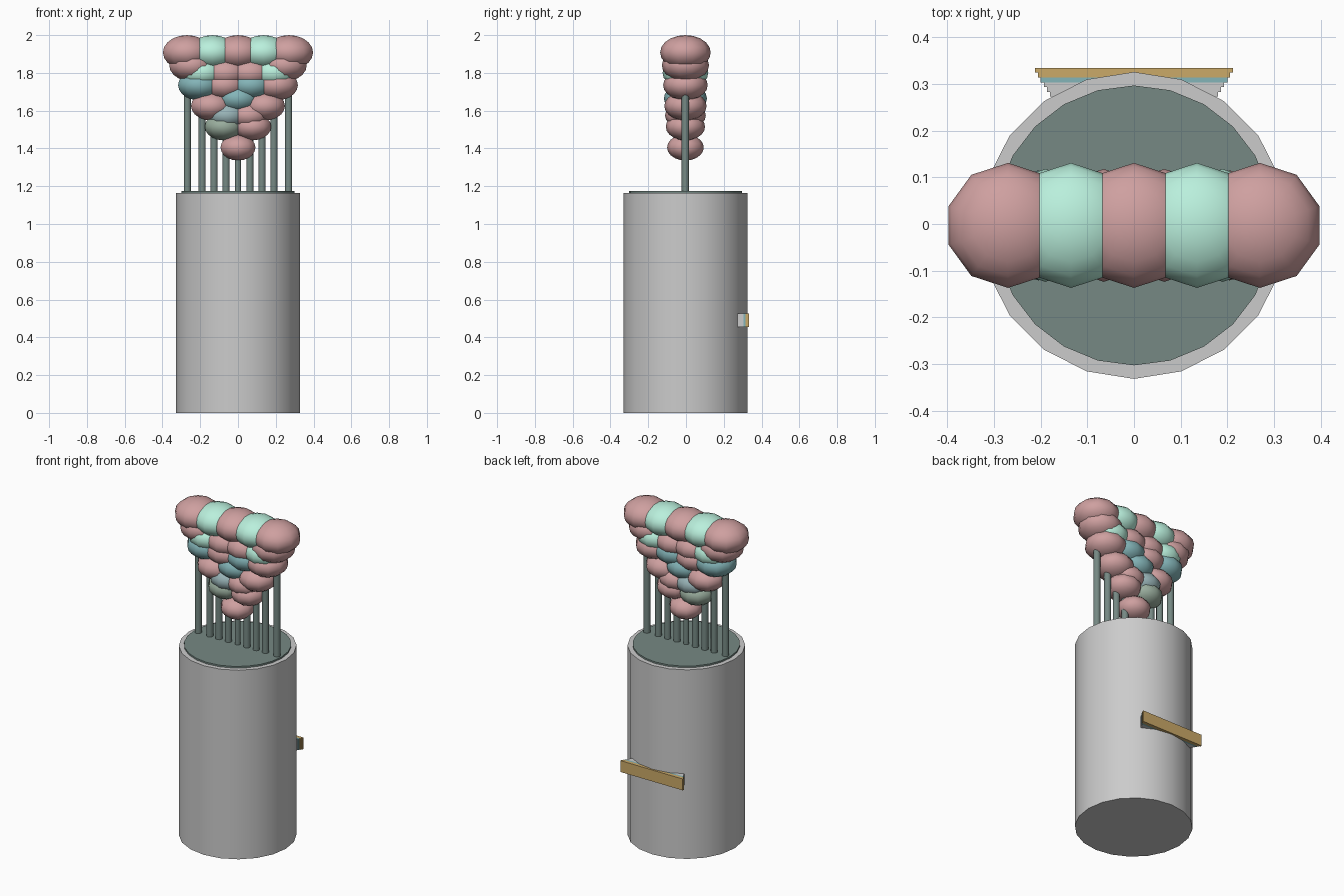
import bpy, math

if "Cube" in bpy.data.objects:
    bpy.data.objects.remove(bpy.data.objects["Cube"])

CY = -0.003  # shared centre line of the vase and blooms


def material(name, rgb):
    m = bpy.data.materials.new(name)
    m.diffuse_color = (*rgb, 1)
    m.use_nodes = True
    m.node_tree.nodes["Principled BSDF"].inputs["Base Color"].default_value = m.diffuse_color
    return m


PINK = material("pink", (0.62, 0.35, 0.35))
MINT = material("mint", (0.49, 0.87, 0.72))
TEAL = material("teal", (0.23, 0.46, 0.48))
BLUE = material("pale_blue", (0.32, 0.46, 0.48))
SAGE = material("sage", (0.32, 0.42, 0.34))
STEM = material("stem_green", (0.18, 0.25, 0.23))
GOLD = material("gold", (0.60, 0.40, 0.14))


def finish(name, mat=None, smooth=True):
    ob = bpy.context.object
    ob.name = name
    if mat:
        ob.data.materials.append(mat)
    if smooth:
        bpy.ops.object.shade_smooth_by_angle(angle=math.radians(50))
    return ob


def cylinder(name, x, r, z0, z1, sides, mat=None):
    bpy.ops.mesh.primitive_cylinder_add(
        vertices=sides, radius=r, depth=z1 - z0, location=(x, CY, (z0 + z1) / 2))
    return finish(name, mat)


def bloom(x, z, r, rz, mat):
    bpy.ops.mesh.primitive_uv_sphere_add(
        segments=10, ring_count=10, radius=1, location=(x, CY, z))
    bpy.context.object.scale = (r, r, rz)
    bpy.ops.object.transform_apply(location=False, rotation=False, scale=True)
    return finish("bloom", mat)


# Vase and its dark filling
cylinder("vase", 0, 0.329, 0, 1.165, 20)
cylinder("vase_filling", 0, 0.30, 0.002, 1.175, 24, STEM)

# Stems, mirrored left and right
cylinder("stem", 0, 0.017, 1.15, 1.40, 10, STEM)
for x, top in ((0.063, 1.50), (0.127, 1.60), (0.19, 1.68), (0.268, 1.75)):
    for s in (-1, 1):
        cylinder("stem", s * x, 0.02, 1.15, top, 10, STEM)

# Blooms: each row is height, radius, half height, then (x, colour) pairs
rows = [
    (1.908, 0.134, 0.092, [(-0.27, PINK), (-0.135, MINT), (0, PINK), (0.135, MINT), (0.27, PINK)]),
    (1.84, 0.125, 0.085, [(-0.245, PINK), (0.245, PINK)]),
    (1.80, 0.121, 0.083, [(-0.19, MINT), (-0.065, PINK), (0.065, PINK), (0.19, MINT)]),
    (1.735, 0.118, 0.08, [(-0.205, TEAL), (-0.07, PINK), (0.07, TEAL), (0.205, PINK)]),
    (1.665, 0.114, 0.078, [(0, TEAL)]),
    (1.625, 0.112, 0.077, [(-0.142, PINK), (0.142, PINK)]),
    (1.575, 0.108, 0.074, [(-0.058, BLUE), (0.058, PINK)]),
    (1.515, 0.104, 0.072, [(-0.077, SAGE), (0.077, PINK)]),
    (1.405, 0.097, 0.069, [(0, PINK)]),
]
for z, r, rz, balls in rows:
    for x, mat in balls:
        bloom(x, z, r, rz, mat)

# Stepped plaque on the back, widening outward
layers = [None, None, None, TEAL, GOLD, GOLD]
widths = [0.180, 0.186, 0.193, 0.200, 0.206, 0.212]
step = 0.0103
for i, (mat, w) in enumerate(zip(layers, widths)):
    y = 0.273 + step * (i + 0.5)
    bpy.ops.mesh.primitive_cube_add(size=1, location=(0, y, 0.49))
    bpy.context.object.scale = (2 * w, step, 0.07)
    bpy.ops.object.transform_apply(location=False, rotation=False, scale=True)
    finish("plaque_layer", mat, smooth=False)
